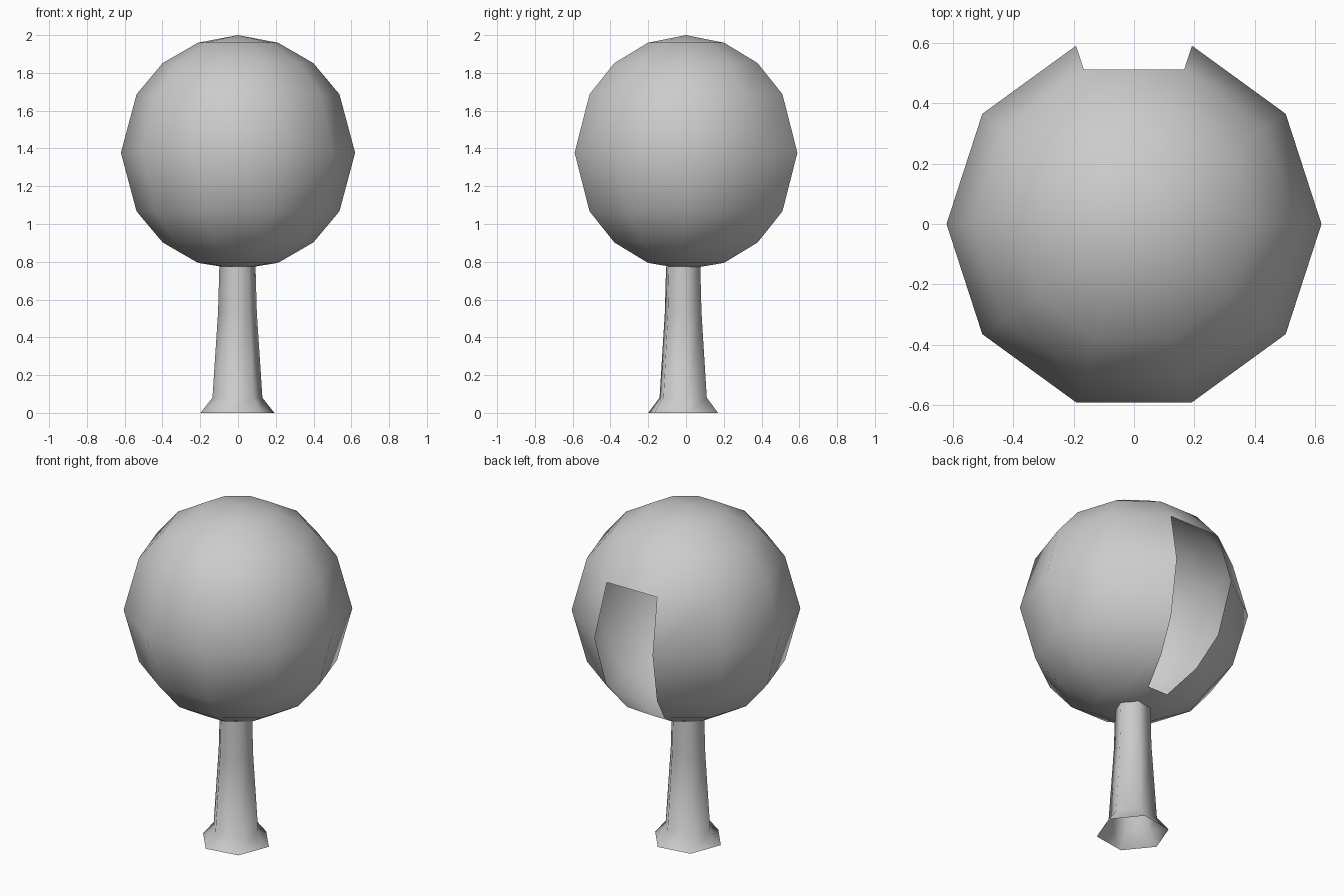
import bpy
import bmesh
from math import sin, cos, pi, radians

if "Cube" in bpy.data.objects:
    bpy.data.objects.remove(bpy.data.objects["Cube"])


def lathe(name, rings, sides, turn=0, centre=(0, 0), poles=None, skip=()):
    """Join rings of (radius, z); poles = (bottom z, top z); skip = (ring, side) gaps."""
    bm = bmesh.new()
    loops = []
    for r, z in rings:
        loops.append([bm.verts.new((centre[0] + r * cos(turn + 2 * pi * i / sides),
                                    centre[1] + r * sin(turn + 2 * pi * i / sides), z))
                      for i in range(sides)])
    for k in range(len(loops) - 1):
        for i in range(sides):
            if (k, i) in skip:
                continue
            j = (i + 1) % sides
            bm.faces.new((loops[k][i], loops[k][j], loops[k + 1][j], loops[k + 1][i]))
    if poles:
        low = bm.verts.new((0, 0, poles[0]))
        high = bm.verts.new((0, 0, poles[1]))
        for i in range(sides):
            j = (i + 1) % sides
            bm.faces.new((low, loops[0][j], loops[0][i]))
            bm.faces.new((high, loops[-1][i], loops[-1][j]))
    for f in bm.faces:
        f.smooth = True
    mesh = bpy.data.meshes.new(name)
    bm.to_mesh(mesh)
    bm.free()
    obj = bpy.data.objects.new(name, mesh)
    bpy.context.collection.objects.link(obj)
    return obj


# Round crown, with an open panel in the column of faces at the back
R, CZ = 0.62, 1.377
crown_rings = [(R * sin(radians(a)), CZ - R * cos(radians(a)))
               for a in (20, 40, 60, 90, 120, 140, 160)]
lathe("crown", crown_rings, 10, poles=(0.76, 2.0),
      skip={(k, 2) for k in range(4)})

# Hollow six-sided trunk with a flared foot
lathe("trunk", [(0.198, 0), (0.134, 0.08), (0.104, 0.53), (0.097, 0.775)],
      6, turn=radians(9), centre=(-0.003, -0.015))
